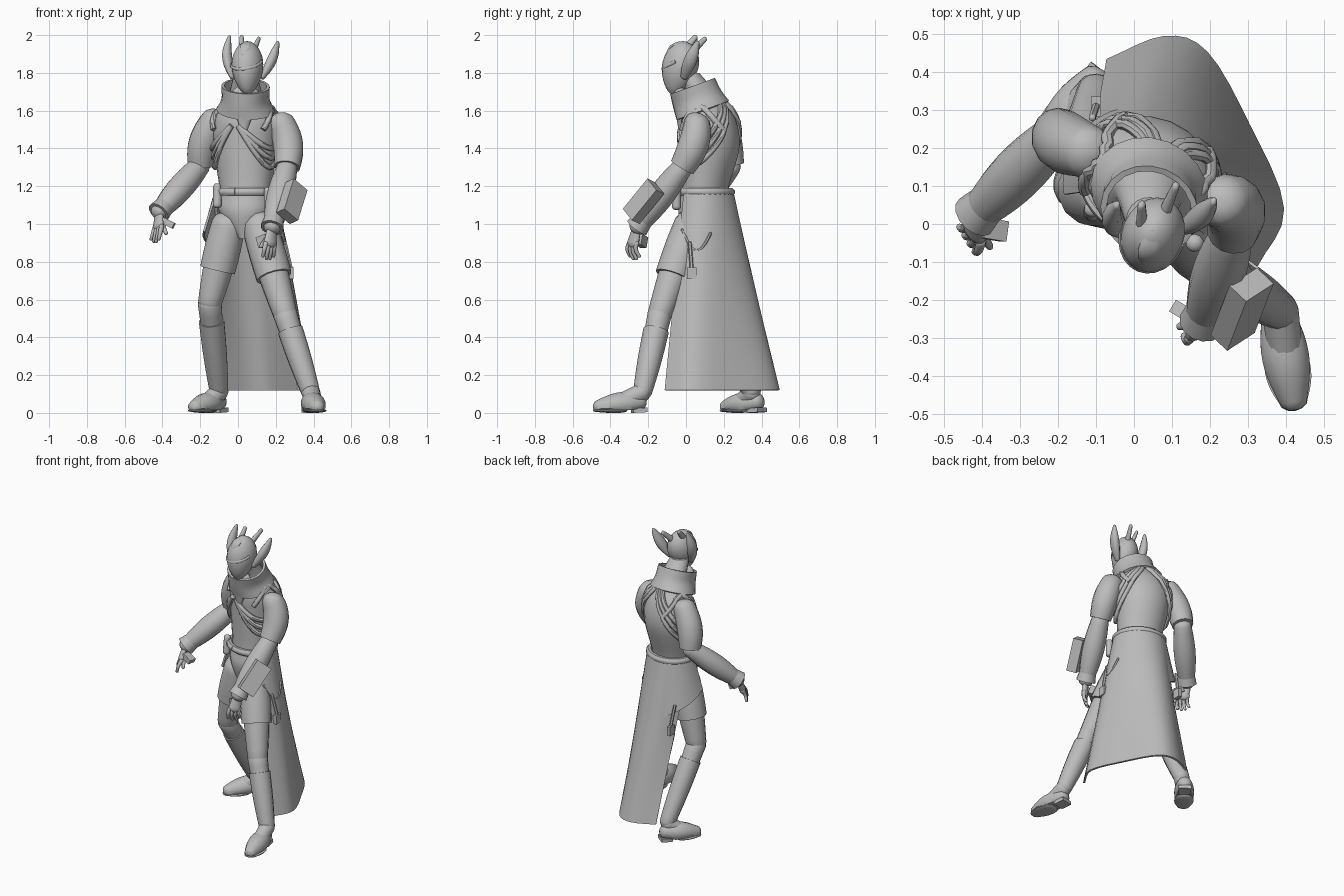
import bpy, bmesh
from math import sin, cos, pi, radians
from mathutils import Vector

cube = bpy.data.objects.get("Cube")
if cube:
    bpy.data.objects.remove(cube, do_unlink=True)

GREY = (0.5, 0.5, 0.5, 1)
grey = bpy.data.materials.new("plain grey")
grey.use_nodes = True
grey.diffuse_color = GREY
grey.node_tree.nodes["Principled BSDF"].inputs["Base Color"].default_value = GREY

ACROSS, DEEP, UP = Vector((1, 0, 0)), Vector((0, 1, 0)), Vector((0, 0, 1))
TURN = radians(-22)   # the body is turned a little to its right


def skin(name, rings, closed=True, thickness=0, smooth=45):
    """Join rings of points into one surface."""
    bm = bmesh.new()
    rows = [[bm.verts.new(point) for point in ring] for ring in rings]
    count = len(rows[0])
    for low, high in zip(rows, rows[1:]):
        for i in range(count if closed else count - 1):
            j = (i + 1) % count
            bm.faces.new((low[i], low[j], high[j], high[i]))
    if closed and not thickness:
        bm.faces.new(rows[0])
        bm.faces.new(rows[-1])
    bmesh.ops.recalc_face_normals(bm, faces=bm.faces)
    mesh = bpy.data.meshes.new(name)
    bm.to_mesh(mesh)
    bm.free()
    mesh.materials.append(grey)
    part = bpy.data.objects.new(name, mesh)
    bpy.context.collection.objects.link(part)
    bpy.ops.object.select_all(action='DESELECT')
    part.select_set(True)
    bpy.context.view_layer.objects.active = part
    if thickness:
        solid = part.modifiers.new("thickness", 'SOLIDIFY')
        solid.thickness, solid.offset = thickness, 0
        bpy.ops.object.modifier_apply(modifier=solid.name)
    if smooth:
        bpy.ops.object.shade_smooth_by_angle(angle=radians(smooth))


def spline(points, steps=4):
    """Smooth path through points of any dimension."""
    p = [Vector(point) for point in points]
    p = [p[0] * 2 - p[1]] + p + [p[-1] * 2 - p[-2]]
    path = []
    for a, b, c, d in zip(p, p[1:], p[2:], p[3:]):
        for k in range(steps):
            t = k / steps
            path.append(b + (c - a) * (t / 2) + (a * 2 - b * 5 + c * 4 - d) * (t * t / 2)
                        + (b * 3 - a - c * 3 + d) * (t ** 3 / 2))
    return path + [p[-2]]


def tube(name, path, radii, flat=1, side=ACROSS, sides=14, floor=None, smooth=45):
    """Sweep an oval along a path of centres."""
    rings = []
    for i, (centre, radius) in enumerate(zip(path, radii)):
        along = (path[min(i + 1, len(path) - 1)] - path[max(i - 1, 0)]).normalized()
        u = (side - along * side.dot(along)).normalized()
        v = along.cross(u) * flat
        turns = [(k + .5) * 2 * pi / sides for k in range(sides)]
        ring = [centre + (u * cos(a) + v * sin(a)) * radius for a in turns]
        if floor is not None:
            for point in ring:
                point.z = max(point.z, floor)
        rings.append(ring)
    skin(name, rings, smooth=smooth)


def limb(name, start, end, first, last, bulge=0, bow=(0, 0, 0), round_start=True, round_end=True, **look):
    """Tapering limb that swells and bows in its middle, with rounded or cut ends."""
    a, b, bow = Vector(start), Vector(end), Vector(bow)
    steps = 10
    path = [a.lerp(b, k / steps) + bow * sin(pi * k / steps) for k in range(steps + 1)]
    radii = [first + (last - first) * k / steps + bulge * sin(pi * k / steps) for k in range(steps + 1)]
    along = (b - a).normalized()
    caps = [radians(angle) for angle in (30, 60, 85)]
    if round_start:
        path = [a - along * first * sin(c) * .7 for c in reversed(caps)] + path
        radii = [first * cos(c) for c in reversed(caps)] + radii
    if round_end:
        path += [b + along * last * sin(c) * .7 for c in caps]
        radii += [last * cos(c) for c in caps]
    tube(name, path, radii, **look)


def block(name, start, end, half, flat=1, side=ACROSS):
    """Box running from start to end."""
    radius = half * 2 ** .5
    tube(name, [Vector(start), Vector(end)], [radius, radius], flat, Vector(side), sides=4, smooth=0)


def around(section, angle, grow=0):
    """Point on a body section (x, y, z, half width, half depth); angle 0 is the front."""
    x, y, z, width, depth = section
    across, deep = sin(angle) * (width + grow), -cos(angle) * (depth + grow)
    return Vector((x + across * cos(TURN) - deep * sin(TURN), y + across * sin(TURN) + deep * cos(TURN), z))


def loft(name, sections, tilt=0, thickness=0, sides=20):
    rings = []
    for section in sections:
        ring = [around(section, k * 2 * pi / sides) for k in range(sides)]
        for point in ring:
            point.z += tilt * (point.y - section[1])
        rings.append(ring)
    skin(name, rings, thickness=thickness)


# Torso, neck and belt
body = spline([(.04, .04, .92, .03, .05), (.04, .09, 1.06, .14, .13), (.04, .1, 1.18, .14, .12),
               (.04, .13, 1.4, .17, .15), (.04, .12, 1.55, .17, .14), (.04, .1, 1.66, .1, .09),
               (.04, .01, 1.8, .06, .06)], 8)
loft("torso", body)
waist_section = (.04, .1, 1.16, .15, .13)
belt_path = [around(waist_section, k * pi / 16, .005) + UP * .01 for k in range(33)]
tube("belt", belt_path, [.022] * len(belt_path), side=UP, sides=8)


def cord(name, mirror, start, end, top, drop, radius, swing=pi / 2):
    """Cord lying on the torso, sweeping round it while it drops."""
    path = []
    for k in range(17):
        t = k / 16
        height = top - drop * sin(t * swing)
        section = min(body, key=lambda s: abs(s[2] - height))
        point = around(section, mirror * radians(start + (end - start) * t), radius / 2)
        path.append(Vector((point.x, point.y, height)))
    tube(name, path, [radius] * len(path), side=Vector((.3, .2, 1)), sides=8)


for mirror, label in ((1, "left"), (-1, "right")):
    for i in range(3):
        cord(f"{label}_back_cord_{i}", mirror, 172 - 8 * i, 70, 1.64, .34 - i * .05, .014)
        cord(f"{label}_chest_cord_{i}", mirror, 6, 75, 1.52, .22 - i * .05, .015)
    cord(f"{label}_shoulder_strap", mirror, 50, 140, 1.5, -.12, .016, swing=pi)

# Collar, raised at the back, with a pointed front flap
loft("collar", spline([(.04, .09, 1.6, .15, .13), (.04, .06, 1.66, .12, .12), (.04, .035, 1.73, .122, .11)]),
     tilt=.36, thickness=.016)
limb("collar_flap", (.04, -.03, 1.68), (.03, -.03, 1.5), .08, .02, flat=.5)

# Egg-shaped head with brow and forehead plate
head = []
for k in range(15):
    t = .01 + .98 * k / 14
    size = sin(pi * t ** 1.2) ** .5
    head.append((.05, -.02 - .045 * (1 - t) ** 2, 1.68 + .29 * t, .082 * size, .1 * size))
loft("head", head)
brow = [around((.05, -.025, 1.82 + .04 * (k / 6) ** 2, .08, .1), radians(15 * k)) for k in range(-6, 7)]
tube("brow_ridge", brow, [.009] * len(brow), side=UP, sides=8)
limb("forehead_plate", (.03, -.1, 1.9), (.05, -.02, 1.96), .015, .015, .015, bow=(0, -.01, .01), flat=.4)

# Horns
blade = dict(flat=.75, side=Vector((.25, 1, 0)), sides=10)
limb("right_ear_horn", (-.03, -.02, 1.78), (-.045, .05, 1.99), .02, .012, .02, bow=(-.02, 0, 0), **blade)
limb("left_ear_horn", (.13, -.01, 1.78), (.21, .06, 1.96), .02, .012, .02, bow=(.01, 0, 0), **blade)
limb("right_crown_horn", (.02, -.01, 1.92), (.02, .05, 1.99), .022, .014, **blade)
limb("left_crown_horn", (.08, .03, 1.91), (.11, .1, 1.98), .022, .014, **blade)


def arm(label, shoulder, elbow, wrist, bow):
    shoulder, elbow, wrist = Vector(shoulder), Vector(elbow), Vector(wrist)
    limb(f"{label}_sleeve", shoulder, elbow, .07, .068, .012, bow=bow, round_end=False)
    limb(f"{label}_forearm", elbow, wrist, .055, .045, .02)
    limb(f"{label}_cuff", elbow.lerp(wrist, .8), wrist, .05, .062, round_start=False, round_end=False)


def hand(label, wrist, knuckle, tip, thumb, spread):
    wrist, knuckle, tip, spread = map(Vector, (wrist, knuckle, tip, spread))
    limb(f"{label}_palm", wrist, knuckle, .03, .04, flat=.55, side=spread)
    for i in (-1.5, -.5, .5, 1.5):
        start = knuckle + spread * i * .022
        end = tip + spread * i * .027 + UP * abs(i) * .012
        limb(f"{label}_finger", start, end, .014, .009, bow=DEEP * -.012, side=spread, sides=8)
    limb(f"{label}_thumb", wrist.lerp(knuckle, .3), thumb, .018, .01, sides=8)


# Arms, hands and what they carry
right_wrist, left_wrist = (-.42, .02, 1.06), (.18, -.26, .98)
arm("right", (-.12, .19, 1.56), (-.2, .24, 1.31), right_wrist, bow=(-.02, 0, 0))
arm("left", (.23, .06, 1.54), (.26, -.02, 1.3), left_wrist, bow=(.02, .02, 0))
hand("right", right_wrist, (-.42, -.02, .99), (-.44, -.04, .9), (-.38, -.06, .95), spread=(.5, -.8, 0))
hand("left", left_wrist, (.17, -.28, .9), (.16, -.27, .81), (.12, -.27, .88), spread=(.7, .6, 0))
block("forearm_box", (.31, -.16, 1.2), (.26, -.29, 1.04), .053, .6, side=(.75, .6, -.4))
block("right_hand_device", (-.4, -.01, 1.02), (-.34, -.02, .99), .027, .6, side=DEEP)
block("left_hand_device", (.16, -.25, .92), (.11, -.22, .9), .03, .6, side=UP)


def leg(label, hip, knee, ankle, heel, toe):
    hip, knee, ankle, heel, toe = map(Vector, (hip, knee, ankle, heel, toe))
    boot_top = knee.lerp(ankle, .2)
    limb(f"{label}_thigh", hip, knee, .09, .064, .006)
    limb(f"{label}_thigh_guard", hip, hip.lerp(knee, .58), .092, .096, .004, round_end=False)
    limb(f"{label}_shin", knee, ankle, .064, .045)
    limb(f"{label}_boot", boot_top, ankle, .068, .05, .004, round_start=False)
    forward = (toe - heel).normalized()
    sole_side = UP.cross(forward)
    limb(f"{label}_foot", heel, toe, .045, .038, .022, side=sole_side, floor=.015)
    limb(f"{label}_instep", ankle, heel.lerp(toe, .6), .05, .045, side=sole_side, floor=.015)
    flat_heel, flat_toe = heel * 1, toe * 1
    flat_heel.z = flat_toe.z = .012
    limb(f"{label}_sole", flat_heel.lerp(flat_toe, .5), flat_toe, .06, .04, .01, flat=.2, side=sole_side, floor=0)
    block(f"{label}_heel", flat_heel - forward * .03, flat_heel.lerp(flat_toe, .2), .04, .3, sole_side)


leg("right", (-.05, .08, 1), (-.15, .1, .58), (-.1, .35, .11), (-.1, .38, .06), (-.23, .21, .03))
leg("left", (.11, .03, 1), (.25, -.14, .52), (.385, -.23, .11), (.38, -.24, .06), (.42, -.465, .03))

# Long coat tail, open in front
hem = spline([(.32, -.11, .12), (.39, .04, .12), (.3, .26, .12), (.19, .45, .12), (.08, .49, .12), (-.07, .43, .12)])
last = len(hem) - 1
waist = [around(waist_section, radians(67 + 213 * i / last), .015) for i in range(last + 1)]
skin("coat_tail", [[a.lerp(b, k / 8) for a, b in zip(waist, hem)] for k in range(9)],
     closed=False, thickness=.012, smooth=30)

# Short coat flap over the right hip, its lower edge cut on a slant
flap_rows = []
for k in range(6):
    row = []
    for i in range(11):
        point = around(waist_section, radians(220 + 8 * i), .015 + .012 * k)
        row.append(point - UP * (.07 - .003 * i) * k)
    flap_rows.append(row)
skin("right_hip_flap", flap_rows, closed=False, thickness=.012, smooth=30)

# Pouches and hanging tags
limb("right_pouch", (-.11, .04, 1.2), (-.11, .03, 1.1), .022, .024, sides=10)
limb("left_pouch", (.16, -.05, 1.18), (.16, -.05, 1.09), .024, .024, sides=10)
for label, top, tag in (("left", (.25, .02, .9), (.28, .03, .77)), ("right", (-.11, .28, .9), (-.1, .31, .77))):
    limb(f"{label}_tag_strap", top, tag, .01, .01, sides=6)
    block(f"{label}_tag", tag, Vector(tag) - UP * .06, .026, .5, side=DEEP)
limb("left_hip_loop", (.21, -.02, .97), (.24, .13, .95), .008, .008, bow=(.03, 0, -.1), sides=6)
